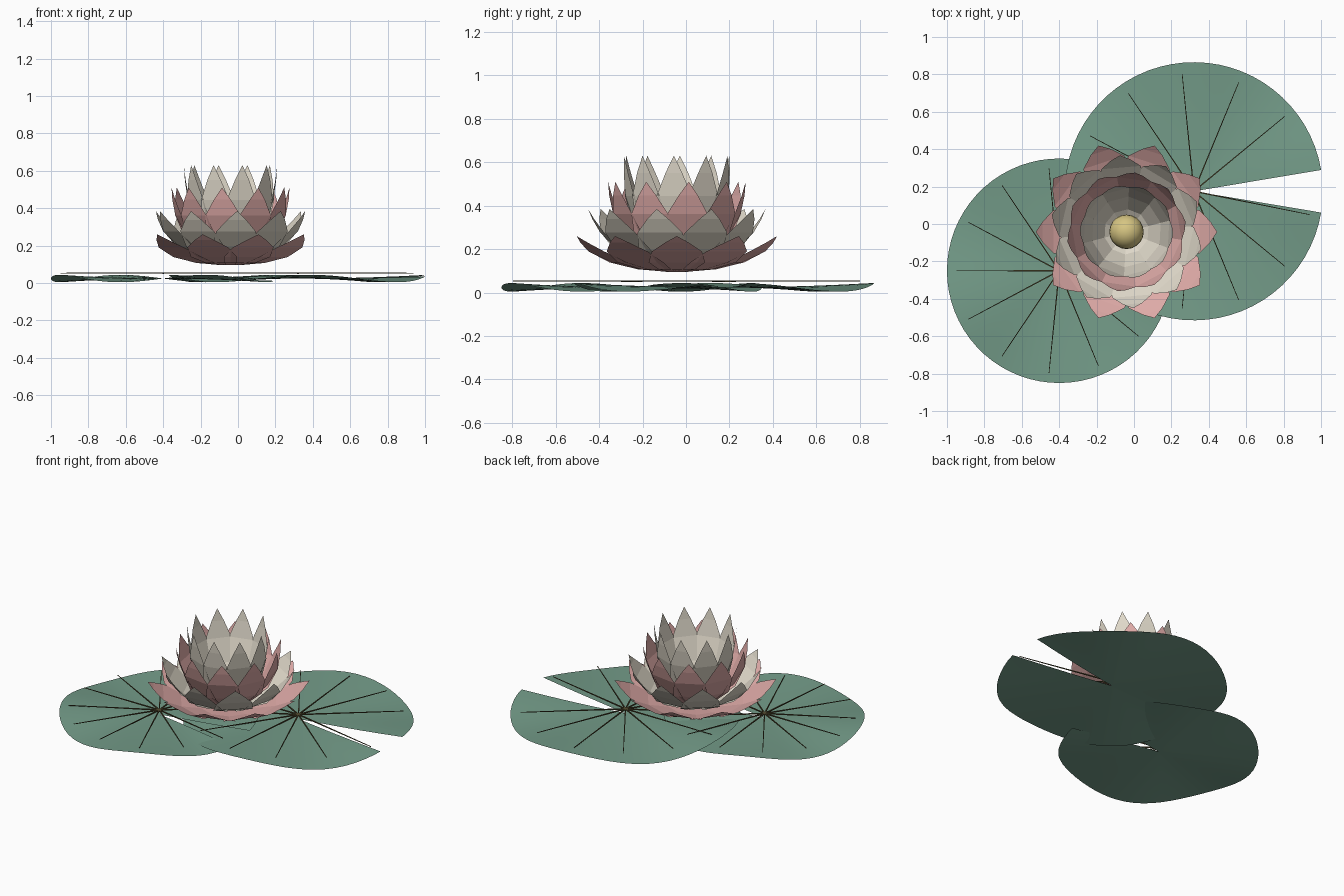
import bpy, math
from mathutils import Vector

if "Cube" in bpy.data.objects:
    bpy.data.objects.remove(bpy.data.objects["Cube"])

def srgb(r, g, b):
    f = lambda c: c / 12.92 if c <= 0.04045 else ((c + 0.055) / 1.055) ** 2.4
    return (f(r / 255), f(g / 255), f(b / 255), 1)

def material(name, rgb):
    m = bpy.data.materials.new(name)
    m.diffuse_color = srgb(*rgb)
    m.use_nodes = True
    m.node_tree.nodes["Principled BSDF"].inputs["Base Color"].default_value = m.diffuse_color
    return m

PAD = material("pad_green", (116, 156, 137))
VEIN = material("vein_brown", (84, 76, 48))
PINK = material("petal_pink", (222, 170, 167))
CREAM = material("petal_cream", (224, 217, 202))
GOLD = material("centre_gold", (214, 197, 130))

def make(name, verts, faces, mat, smooth=False):
    me = bpy.data.meshes.new(name)
    me.from_pydata(verts, [], faces)
    me.materials.append(mat)
    me.polygons.foreach_set("use_smooth", [smooth] * len(me.polygons))
    me.update()
    ob = bpy.data.objects.new(name, me)
    bpy.context.collection.objects.link(ob)
    return ob

# Notched, gently rippled leaf disc, notch facing +x
def pad(name, cx, cy, radius, phase, segs=64, rings=5):
    gap = math.radians(9.5)
    verts, faces = [(cx, cy, 0.024)], []
    for j in range(1, rings + 1):
        t = j / rings
        for i in range(segs + 1):
            a = gap + (math.tau - 2 * gap) * i / segs
            z = 0.024 + 0.02 * t * t * math.sin(4 * a + phase)
            verts.append((cx + radius * t * math.cos(a), cy + radius * t * math.sin(a), z))
    n = segs + 1
    for i in range(segs):
        faces.append((0, 1 + i, 2 + i))
        for j in range(rings - 1):
            p = 1 + j * n + i
            faces.append((p, p + n, p + n + 1, p + 1))
    return make(name, verts, faces, PAD, True)

# Straight thin ribs radiating just above a leaf
def veins(name, cx, cy, length, z=0.053, w=0.0035):
    verts, faces = [], []
    for k in range(-5, 7):
        a = math.pi + math.radians(28.1) * k
        d = Vector((math.cos(a), math.sin(a), 0))
        s = Vector((-d.y, d.x, 0)) * w
        up = Vector((0, 0, w))
        c = Vector((cx, cy, z))
        b = len(verts)
        for p, f in ((c, 1.0), (c + d * length, 0.5)):
            verts += [p - s * f - up * f, p + s * f - up * f, p + s * f + up * f, p - s * f + up * f]
        faces += [(b + i, b + (i + 1) % 4, b + 4 + (i + 1) % 4, b + 4 + i) for i in range(4)]
        faces += [(b + 3, b + 2, b + 1, b), (b + 4, b + 5, b + 6, b + 7)]
    return make(name, verts, faces, VEIN)

for side, cx, cy, r, length, phase in (("left", -0.40, -0.25, 0.60, 0.55, 0.0),
                                       ("right", 0.32, 0.175, 0.69, 0.63, 1.2)):
    pad(side + "_pad", cx, cy, r, phase)
    veins(side + "_pad_veins", cx, cy, length)

# Ring of ten flat-section petals following a quadratic curve
FX, FY = -0.04, -0.042
SHAPE = ((0, 0.035), (0.25, 0.085), (0.5, 0.13), (0.75, 0.115), (0.9, 0.055), (1, 0.0))

def petal_ring(name, base, ctrl, tip, width, turn, mat, count=10):
    verts, faces = [], []
    for k in range(count):
        a = turn + math.tau * k / count
        b = len(verts)
        for t, w in SHAPE:
            r, z = [(1 - t) ** 2 * p + 2 * t * (1 - t) * q + t * t * s
                    for p, q, s in zip(base, ctrl, tip)]
            for sgn in ((-1, 1) if w else (0,)):
                y = sgn * w * width
                verts.append((FX + r * math.cos(a) - y * math.sin(a),
                              FY + r * math.sin(a) + y * math.cos(a), z))
        for j in range(len(SHAPE) - 2):
            p = b + 2 * j
            faces.append((p, p + 2, p + 3, p + 1))
        p = b + 2 * (len(SHAPE) - 2)
        faces.append((p, p + 2, p + 1))
    return make(name, verts, faces, mat)

petal_ring("outer_petals", (0.03, 0.095), (0.31, 0.10), (0.485, 0.26), 1.0, 0.0, PINK)
petal_ring("second_petals", (0.03, 0.11), (0.30, 0.14), (0.41, 0.385), 0.92, 0.4, CREAM)
petal_ring("third_petals", (0.03, 0.12), (0.27, 0.18), (0.32, 0.51), 0.82, 0.8, PINK)
petal_ring("inner_petals", (0.03, 0.13), (0.22, 0.22), (0.25, 0.63), 0.70, 1.2, CREAM)

# Round seed head
bpy.ops.mesh.primitive_uv_sphere_add(segments=20, ring_count=12, radius=0.092, location=(FX, FY, 0.22))
head = bpy.context.object
head.name = "seed_head"
head.data.materials.append(GOLD)
bpy.ops.object.shade_smooth()
